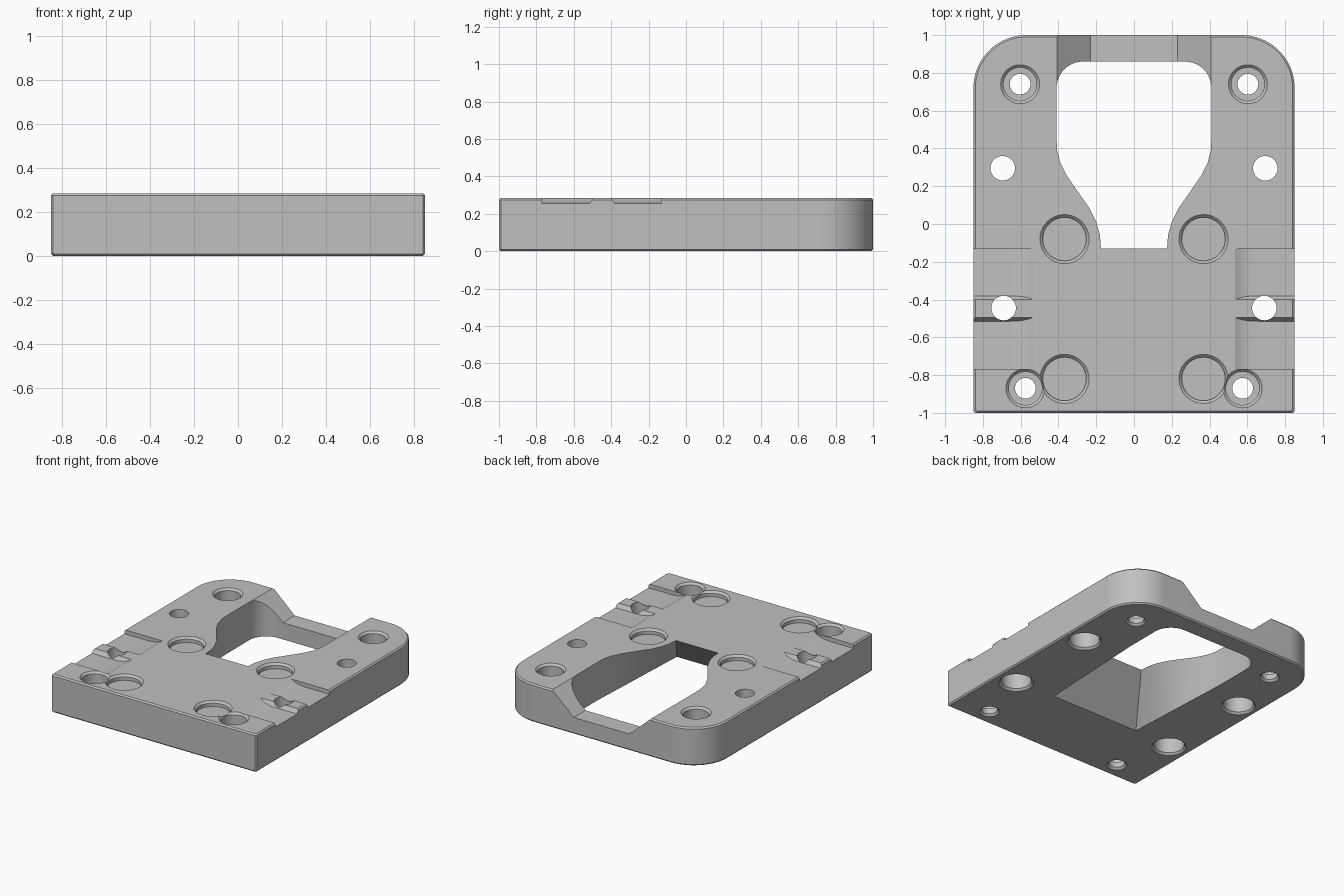
import bpy, bmesh, math

cube = bpy.data.objects.get("Cube")
if cube:
    bpy.data.objects.remove(cube, do_unlink=True)

TOP = 0.285      # plate thickness
EDGE = 0.01      # chamfer on the outer edges

grey = bpy.data.materials.new("plain_grey")
grey.use_nodes = True
grey.diffuse_color = (0.53, 0.53, 0.53, 1)
grey.node_tree.nodes["Principled BSDF"].inputs["Base Color"].default_value = (0.53, 0.53, 0.53, 1)


def loft(name, rings):
    """Closed solid through rings of equal point count."""
    bm = bmesh.new()
    loops = [[bm.verts.new(p) for p in ring] for ring in rings]
    n = len(loops[0])
    for a, b in zip(loops, loops[1:]):
        for i in range(n):
            j = (i + 1) % n
            bm.faces.new((a[i], a[j], b[j], b[i]))
    bm.faces.new(loops[0][::-1])
    bm.faces.new(loops[-1])
    bmesh.ops.recalc_face_normals(bm, faces=bm.faces)
    mesh = bpy.data.meshes.new(name)
    bm.to_mesh(mesh)
    bm.free()
    mesh.materials.append(grey)
    obj = bpy.data.objects.new(name, mesh)
    bpy.context.collection.objects.link(obj)
    return obj


def arc(cx, cy, r, a0, a1, steps):
    return [(cx + r * math.cos(math.radians(a0 + (a1 - a0) * i / steps)),
             cy + r * math.sin(math.radians(a0 + (a1 - a0) * i / steps)))
            for i in range(steps + 1)]


def mirrored(half):
    """Complete a +x half outline, listed front to back."""
    return half + [(-x, y) for x, y in reversed(half)]


def at_z(points, z):
    return [(x, y, z) for x, y in points]


# Plate: rounded back corners, chamfered edges
def plate_outline(d):
    half = [(0.84 - d, -1 + d), (0.85 - d, -0.99 + d)]
    half += arc(0.57, 0.72, 0.28 - d, 0, 90, 20)
    return mirrored(half)


plate = loft("base_plate", [at_z(plate_outline(d), z) for d, z in
                            ((EDGE, 0), (0, EDGE), (0, TOP - EDGE), (EDGE, TOP))])


def cut(cutter):
    """Subtract the cutter from the plate and discard it."""
    cutter.hide_render = True
    mod = plate.modifiers.new("cut", 'BOOLEAN')
    mod.operation = 'DIFFERENCE'
    mod.solver = 'EXACT'
    mod.object = cutter
    bpy.context.view_layer.objects.active = plate
    bpy.ops.object.modifier_apply(modifier=mod.name)
    bpy.data.objects.remove(cutter, do_unlink=True)


def cut_round(x, y, profile):
    """Subtract a turned profile of (radius, z) on both sides."""
    for s in (1, -1):
        cut(loft("round_cutter", [at_z(arc(s * x, y, r, 0, 351, 39), z) for r, z in profile]))


# Main opening: keyhole outline on top, flaring to a wide ramp underneath
neck = [(0.175, -0.13), (0.18, -0.06), (0.20, 0.01), (0.24, 0.09), (0.30, 0.175),
        (0.355, 0.255), (0.39, 0.325), (0.407, 0.39), (0.41, 0.45)]
back = arc(0.27, 0.72, 0.14, 0, 90, 10)
flare = [(0.37 + 0.04 * i / 8, -0.42 + 0.87 * i / 8) for i in range(9)]
upper, lower = mirrored(neck + back), mirrored(flare + back)
cut(loft("opening_cutter", [at_z(lower, -0.05), at_z(lower, 0),
                            at_z(upper, TOP), at_z(upper, TOP + 0.05)]))

# Back notch with sloped shoulders above a low bar
notch = mirrored([(0.23, 0.125), (0.408, TOP), (0.408, TOP + 0.05)])
cut(loft("notch_cutter", [[(x, y, z) for x, z in notch] for y in (0.74, 1.1)]))

# Side pockets: floor curving up inwards, a sloped ridge left between each pair
FLOOR = 0.255
pocket = [(0.95, TOP + 0.04), (0.95, FLOOR), (0.66, FLOOR), (0.62, 0.257), (0.59, 0.262),
          (0.56, 0.271), (0.535, TOP), (0.535, TOP + 0.04)]
for s in (1, -1):
    for wall, ridge, slope in ((-0.13, -0.38, -0.67), (-0.77, -0.515, 0.67)):
        cut(loft("pocket_cutter", [
            [(s * x, wall, z) for x, z in pocket],
            [(s * x, ridge + slope * (z - FLOOR), z) for x, z in pocket]]))

# Shallow round recesses
for y in (-0.08, -0.82):
    cut_round(0.368, y, [(0.115, TOP - 0.04), (0.115, TOP - 0.015), (0.145, TOP + 0.015)])

# Corner screw holes, counterbored from the top
for x, y in ((0.603, 0.74), (0.575, -0.87)):
    cut_round(x, y, [(0.085, -0.015), (0.055, 0.015), (0.055, 0.055), (0.088, 0.055),
                     (0.088, TOP - 0.015), (0.118, TOP + 0.015)])

# Side holes, counterbored from below
for x, y in ((0.695, 0.295), (0.69, -0.445)):
    cut_round(x, y, [(0.135, -0.015), (0.105, 0.015), (0.105, 0.15), (0.065, 0.15),
                     (0.065, TOP + 0.05)])

# Smooth the curved walls, keep edges sharp
bpy.ops.object.select_all(action='DESELECT')
plate.select_set(True)
bpy.context.view_layer.objects.active = plate
bpy.ops.object.shade_smooth_by_angle(angle=math.radians(25))
